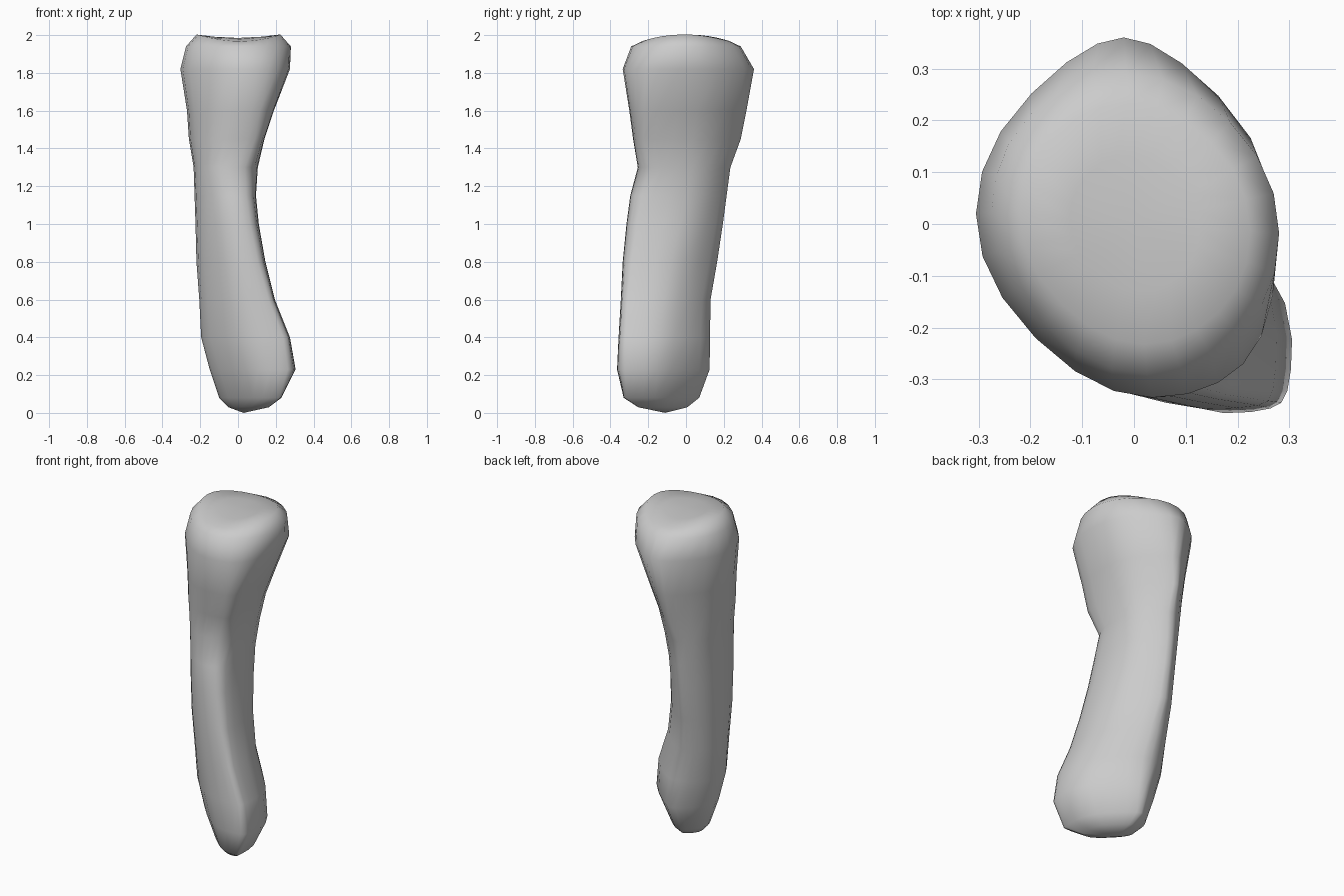
import bpy, bmesh, math
from mathutils import Vector

if "Cube" in bpy.data.objects:
    bpy.data.objects.remove(bpy.data.objects["Cube"])

# Cross-sections up the shaft: height, then reach in 8 directions
# (E, NE, N, NW, W, SW, S, SE; north = back)
SECTIONS = [
    (0.08, .230, .070, .070, .060, .100, .150, .330, .390),
    (0.23, .305, .130, .125, .105, .150, .200, .365, .445),
    (0.40, .275, .125, .127, .144, .195, .235, .357, .425),
    (0.60, .195, .085, .130, .170, .205, .250, .345, .360),
    (0.80, .145, .080, .165, .200, .220, .265, .335, .310),
    (1.00, .110, .095, .195, .220, .225, .270, .315, .265),
    (1.15, .095, .110, .215, .235, .230, .270, .295, .235),
    (1.30, .105, .135, .235, .250, .235, .268, .255, .200),
    (1.45, .140, .170, .290, .265, .260, .275, .280, .262),
    (1.60, .190, .220, .320, .285, .270, .280, .300, .290),
    (1.82, .275, .290, .360, .318, .305, .290, .335, .340),
    (1.94, .280, .270, .290, .290, .275, .260, .290, .295),
]
STEPS = 3
R2 = math.sqrt(2)


def outline(reach):
    """Smooth closed outline touching all eight reach lines."""
    h = list(reach)
    for i in range(8):
        h[i] = min(h[i], (h[i - 1] + h[(i + 1) % 8]) / R2)
    corners = []
    for i in range(8):
        a = i * math.pi / 4
        side = h[(i + 1) % 8] * R2 - h[i]
        corners.append(Vector((h[i] * math.cos(a) - side * math.sin(a),
                               h[i] * math.sin(a) + side * math.cos(a))))
    pts = []
    for i in range(8):
        p = corners[i]
        start, end = (corners[i - 1] + p) / 2, (p + corners[(i + 1) % 8]) / 2
        for s in range(STEPS):
            t = s / STEPS
            pts.append(start * (1 - t) ** 2 + p * 2 * t * (1 - t) + end * t * t)
    return pts


def shrink(pts, f, centre):
    return [centre + (p - centre) * f for p in pts]


def saddle(p):
    """Shallow saddle of the upper joint face."""
    return 1.986 + 0.35 * p.x ** 2 - 0.35 * p.y ** 2


bm = bmesh.new()


def ring(pts, height):
    return [bm.verts.new((p.x, p.y, height(p) if callable(height) else height)) for p in pts]


rings = []
low, high = outline(SECTIONS[0][1:]), outline(SECTIONS[-1][1:])
low_c, high_c = Vector((.04, -.11)), Vector((0, 0))

# Rounded lower end
rings.append(ring(shrink(low, .65, low_c), .03))
# Shaft
for z, *reach in SECTIONS:
    rings.append(ring(outline(reach), z))
# Upper joint face
for f in (.8, .45):
    rings.append(ring(shrink(high, f, high_c), saddle))

for a, b in zip(rings, rings[1:]):
    n = len(a)
    for i in range(n):
        j = (i + 1) % n
        bm.faces.new((a[i], a[j], b[j], b[i]))

# End caps
bottom = bm.verts.new((low_c.x - .01, low_c.y, 0))
top = bm.verts.new((0, 0, 1.985))
n = len(rings[0])
for i in range(n):
    j = (i + 1) % n
    bm.faces.new((rings[0][j], rings[0][i], bottom))
    bm.faces.new((rings[-1][i], rings[-1][j], top))
bmesh.ops.recalc_face_normals(bm, faces=bm.faces)

mesh = bpy.data.meshes.new("finger_bone")
bm.to_mesh(mesh)
bm.free()
mesh.shade_smooth()
bone = bpy.data.objects.new("finger_bone", mesh)
bpy.context.collection.objects.link(bone)
